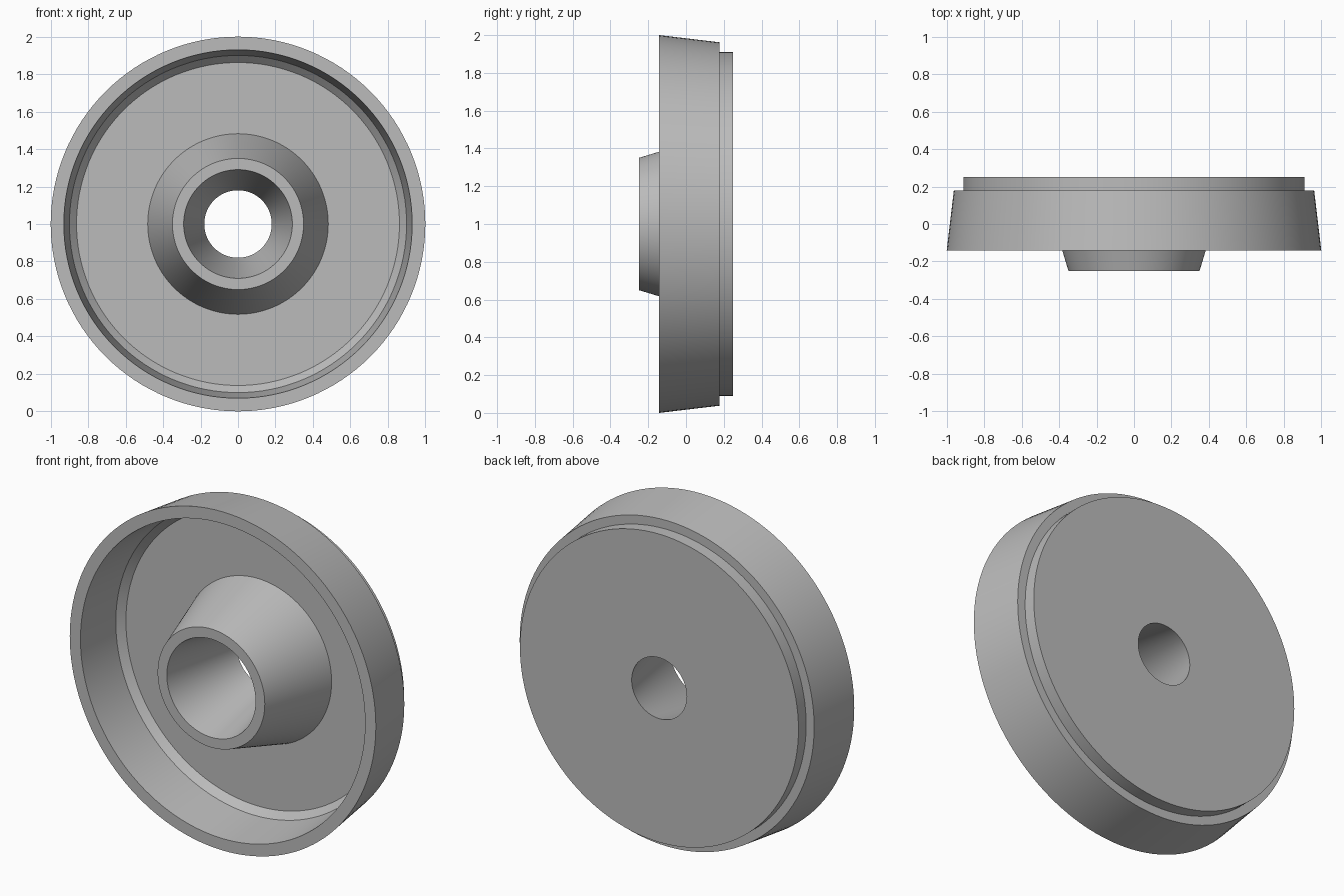
import bpy, bmesh, math
from mathutils import Matrix, Vector

cube = bpy.data.objects.get("Cube")
if cube:
    bpy.data.objects.remove(cube, do_unlink=True)

SEGMENTS = 128

# Plain grey material
grey = bpy.data.materials.new("plain_grey")
grey.use_nodes = True
colour = (0.5, 0.5, 0.5, 1)
grey.diffuse_color = colour
grey.node_tree.nodes["Principled BSDF"].inputs["Base Color"].default_value = colour


def lathe(name, profile):
    """Revolve a closed (radius, y) profile about the y axis."""
    bm = bmesh.new()
    verts = [bm.verts.new((r, y, 0)) for r, y in profile]
    edges = [bm.edges.new((v, verts[(i + 1) % len(verts)])) for i, v in enumerate(verts)]
    bmesh.ops.spin(bm, geom=verts + edges, cent=(0, 0, 0), axis=(0, 1, 0),
                   angle=math.tau, steps=SEGMENTS, use_merge=True)
    bmesh.ops.remove_doubles(bm, verts=bm.verts, dist=0.0001)
    bmesh.ops.recalc_face_normals(bm, faces=bm.faces)
    bmesh.ops.transform(bm, matrix=Matrix.Translation(Vector((0, 0, 1))), verts=bm.verts)
    mesh = bpy.data.meshes.new(name)
    bm.to_mesh(mesh)
    bm.free()
    mesh.materials.append(grey)
    obj = bpy.data.objects.new(name, mesh)
    bpy.context.collection.objects.link(obj)
    bpy.ops.object.select_all(action="DESELECT")
    obj.select_set(True)
    bpy.context.view_layer.objects.active = obj
    bpy.ops.object.shade_smooth_by_angle(angle=math.radians(20))
    return obj


# Dished wheel: stepped back, tapered rim, chamfered floor, conical hub and bore
lathe("dished_wheel", [
    (0.18, 0.25), (0.91, 0.25),       # back disc
    (0.91, 0.178), (0.962, 0.178),    # step
    (1.0, -0.142), (0.93, -0.142),    # rim
    (0.90, 0.145), (0.862, 0.185),    # inner wall and chamfer
    (0.482, 0.185),                   # floor
    (0.35, -0.25), (0.29, -0.25),     # hub and mouth of the bore
])
